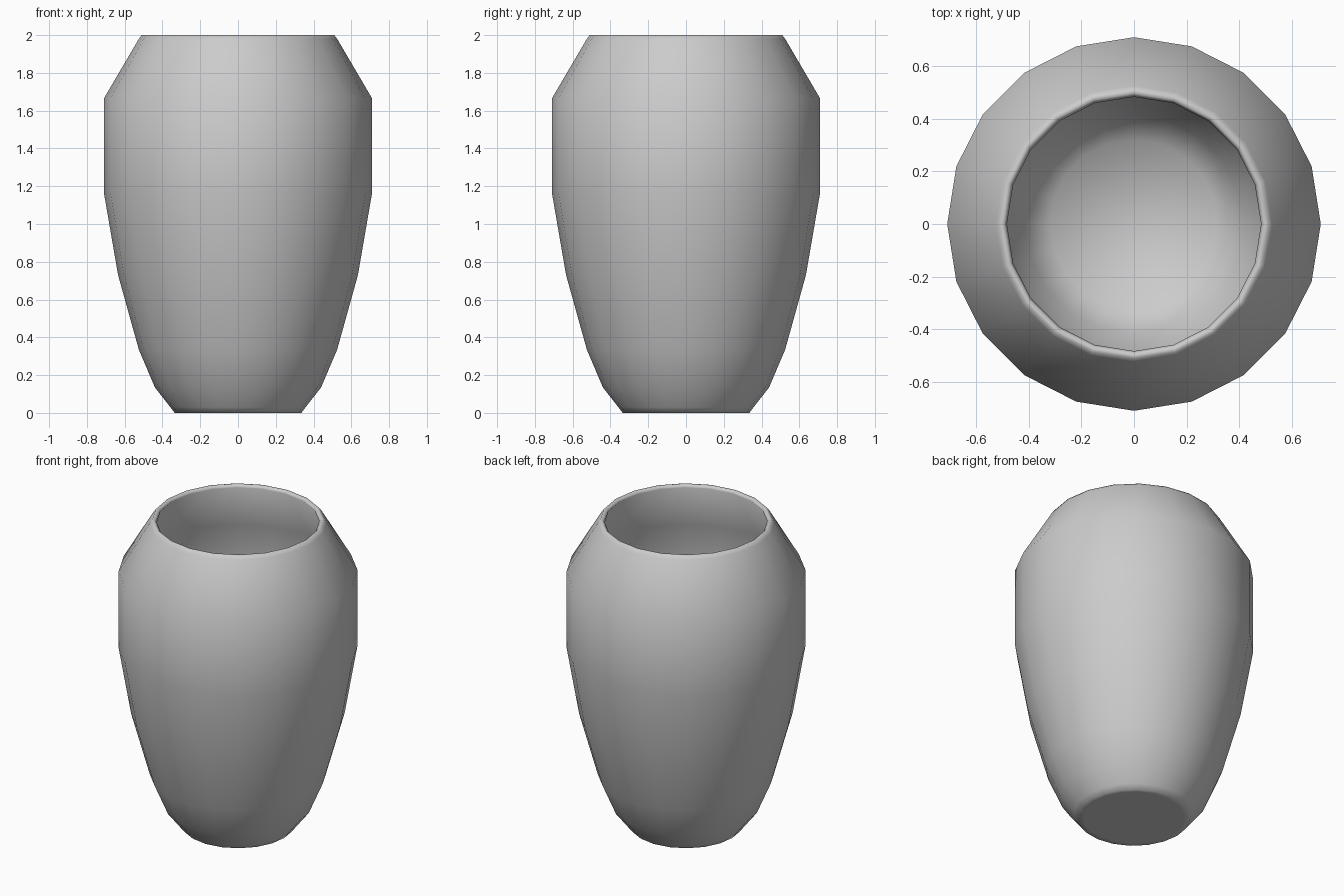
import bpy, bmesh, math

if "Cube" in bpy.data.objects:
    bpy.data.objects.remove(bpy.data.objects["Cube"])

SIDES = 20

# Closed half-section: outer wall from foot to rim, then inner wall back to floor
profile = [
    (0.30, 0.0), (0.335, 0.0), (0.358, 0.03), (0.44, 0.135), (0.525, 0.335),
    (0.635, 0.73), (0.71, 1.165), (0.71, 1.665), (0.525, 1.98), (0.51, 2.0),
    (0.495, 2.0), (0.483, 1.985),
    (0.68, 1.65), (0.68, 1.17), (0.606, 0.74), (0.497, 0.345),
    (0.415, 0.155), (0.32, 0.03),
]


def add_ring(bm, radius, z):
    return [bm.verts.new((radius * math.cos(2 * math.pi * i / SIDES),
                          radius * math.sin(2 * math.pi * i / SIDES), z))
            for i in range(SIDES)]


# Vase body lathed from the profile
bm = bmesh.new()
rings = [add_ring(bm, r, z) for r, z in profile]
for low, high in zip(rings, rings[1:]):
    for i in range(SIDES):
        j = (i + 1) % SIDES
        bm.faces.new((low[i], low[j], high[j], high[i]))

# Underside and inner floor
bm.faces.new(rings[0][::-1])
bm.faces.new(rings[-1])
bmesh.ops.recalc_face_normals(bm, faces=bm.faces)
for f in bm.faces:
    f.smooth = True

mesh = bpy.data.meshes.new("vase")
bm.to_mesh(mesh)
bm.free()
vase = bpy.data.objects.new("vase", mesh)
bpy.context.collection.objects.link(vase)
